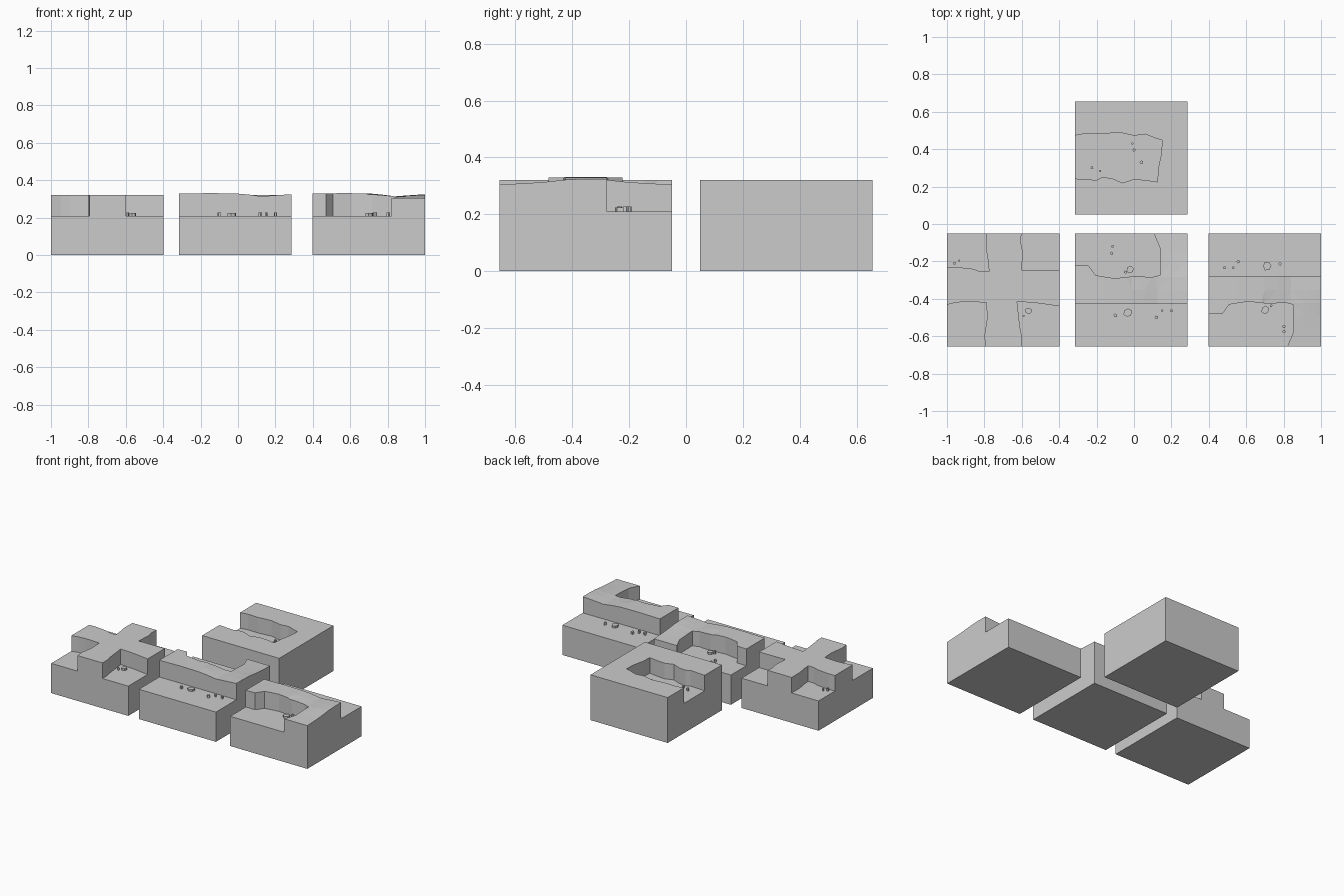
import bpy, bmesh, math, random
from mathutils import Vector

if "Cube" in bpy.data.objects:
    bpy.data.objects.remove(bpy.data.objects["Cube"])

random.seed(4)
FLOOR, TOP = 0.21, 0.32


def prism(name, pts, z0, z1):
    bm = bmesh.new()
    face = bm.faces.new([bm.verts.new((x, y, z0)) for x, y in pts])
    ext = bmesh.ops.extrude_face_region(bm, geom=[face])
    for v in ext['geom']:
        if isinstance(v, bmesh.types.BMVert):
            v.co.z = z1
    bmesh.ops.recalc_face_normals(bm, faces=bm.faces)
    me = bpy.data.meshes.new(name)
    bm.to_mesh(me)
    bm.free()
    ob = bpy.data.objects.new(name, me)
    bpy.context.collection.objects.link(ob)
    return ob


def interp(t, table):
    for (a, va), (b, vb) in zip(table, table[1:]):
        if t <= b:
            return va + (vb - va) * max(0, (t - a) / (b - a))
    return table[-1][1]


def tile(name, cx, cy, pockets, height=None, half=(0.301, 0.3025)):
    """Block with lowered pockets carved from its top (local coordinates)."""
    hx, hy = half
    ob = prism(name, [(-hx, -hy), (hx, -hy), (hx, hy), (-hx, hy)], 0, TOP)
    cutters = []
    for p in pockets:
        c = prism("cutter", p, FLOOR, TOP + 0.1)
        c.hide_render = True
        m = ob.modifiers.new("carve", 'BOOLEAN')
        m.operation, m.solver, m.object = 'DIFFERENCE', 'EXACT', c
        cutters.append(c)
    bpy.context.view_layer.update()
    me = bpy.data.meshes.new_from_object(
        ob.evaluated_get(bpy.context.evaluated_depsgraph_get()))
    ob.modifiers.clear()
    ob.data = me
    for c in cutters:
        bpy.data.objects.remove(c)
    # uneven ground on the raised part
    if height:
        bm = bmesh.new()
        bm.from_mesh(me)
        for axis in (0, 1):
            for k in range(-4, 5):
                co, no = Vector((0, 0, 0)), Vector((0, 0, 0))
                co[axis], no[axis] = k * 0.07, 1
                bmesh.ops.bisect_plane(
                    bm, geom=bm.verts[:] + bm.edges[:] + bm.faces[:],
                    plane_co=co, plane_no=no, dist=1e-5)
        for v in bm.verts:
            if v.co.z > TOP - 0.01:
                v.co.z = height(v.co.x, v.co.y)
        bmesh.ops.triangulate(
            bm, faces=[f for f in bm.faces
                       if f.normal.z > 0.5 and f.calc_center_median().z > 0.28])
        bm.to_mesh(me)
        bm.free()
    ob.location = (cx, cy, 0)
    return ob


def pebbles(name, spots):
    for x, y, r in spots:
        n = 5 if r < 0.015 else 6
        a0 = random.random() * 6
        pts = []
        for i in range(n):
            a, q = a0 + i * math.tau / n, r * random.uniform(0.8, 1.1)
            pts.append((x + q * math.cos(a), y + q * math.sin(a)))
        prism(name, pts, FLOOR - 0.002, FLOOR + (0.018 if r < 0.018 else 0.014))


def shift(pts, cx, cy):
    return [(x - cx, y - cy) for x, y in pts]


# Crossroads tile: four low corner pockets leave a raised cross
E = 0.03
corners = [
    [(-1 - E, -0.235), (-0.95, -0.23), (-0.86, -0.24), (-0.82, -0.255), (-0.775, -0.255),
     (-0.78, -0.2), (-0.79, -0.14), (-0.79, -0.05 + E), (-1 - E, -0.05 + E)],
    [(-0.4 + E, -0.05 + E), (-0.6, -0.05 + E), (-0.605, -0.1), (-0.595, -0.15),
     (-0.6, -0.25), (-0.4 + E, -0.245)],
    [(-0.4 + E, -0.444), (-0.5, -0.425), (-0.55, -0.42), (-0.625, -0.415),
     (-0.61, -0.55), (-0.6, -0.6), (-0.6, -0.655 - E), (-0.4 + E, -0.655 - E)],
    [(-1 - E, -0.655 - E), (-0.79, -0.655 - E), (-0.8, -0.6), (-0.785, -0.5),
     (-0.79, -0.42), (-0.9, -0.415), (-0.95, -0.42), (-1 - E, -0.438)],
]
tile("crossroads_tile", -0.699, -0.3525, [shift(p, -0.699, -0.3525) for p in corners])
pebbles("crossroads_pebble", [(-0.565, -0.465, 0.02), (-0.96, -0.21, 0.009),
                              (-0.935, -0.195, 0.006), (-0.59, -0.49, 0.006)])

# Bank tiles: an L-shaped ridge, one the mirror of the other
strip = [(-0.34, -0.34), (0.34, -0.34), (0.34, -0.075), (-0.34, -0.075)]
hollow = [(-0.34, 0.13), (-0.228, 0.13), (-0.19, 0.078), (-0.09, 0.062), (0.02, 0.074),
          (0.11, 0.068), (0.155, 0.08), (0.153, 0.225), (0.105, 0.34), (-0.34, 0.34)]


def ridge(x, y):
    h = interp(x, [(-0.3, 0.328), (-0.14, 0.331), (0.03, 0.329),
                   (0.145, 0.313), (0.22, 0.32), (0.3, 0.325)])
    if x < 0:
        return h
    k = min(1, max(0, (y - 0.03) / 0.13))
    return h + k * (interp(y, [(0.1, 0.314), (0.3, 0.305)]) - h)


def flip(pts):
    return [(x, -y) for x, y in pts]


tile("bank_tile_left", -0.0145, -0.3525, [strip, hollow], ridge)
tile("bank_tile_right", 0.699, -0.3525, [flip(strip), flip(hollow)],
     lambda x, y: ridge(x, -y))
pebbles("bank_pebble", [
    (-0.115, -0.12, 0.009), (-0.12, -0.157, 0.009), (-0.02, -0.243, 0.02), (-0.045, -0.258, 0.01),
    (-0.1, -0.488, 0.011), (-0.034, -0.474, 0.025), (0.121, -0.5, 0.011), (0.15, -0.463, 0.008),
    (0.2, -0.463, 0.008), (0.483, -0.234, 0.009), (0.53, -0.234, 0.009), (0.557, -0.2, 0.011),
    (0.712, -0.223, 0.026), (0.78, -0.213, 0.011), (0.7, -0.46, 0.022), (0.733, -0.437, 0.009),
    (0.801, -0.547, 0.01), (0.802, -0.575, 0.01)])

# Dead-end tile: one trench open on the left
trench = [(-0.35, 0.467), (-0.26, 0.483), (-0.18, 0.48), (-0.08, 0.49), (0, 0.472), (0.06, 0.48),
          (0.125, 0.455), (0.15, 0.45), (0.147, 0.38), (0.13, 0.3), (0.125, 0.225), (0.06, 0.235),
          (0, 0.24), (-0.06, 0.22), (-0.12, 0.245), (-0.17, 0.25), (-0.2, 0.235), (-0.35, 0.245)]
tile("dead_end_tile", -0.0145, 0.3525, [shift(trench, -0.0145, 0.3525)])
pebbles("trench_pebble", [(-0.225, 0.3, 0.008), (-0.18, 0.283, 0.007), (0.04, 0.33, 0.01),
                          (0.0, 0.395, 0.009), (-0.01, 0.43, 0.007)])
